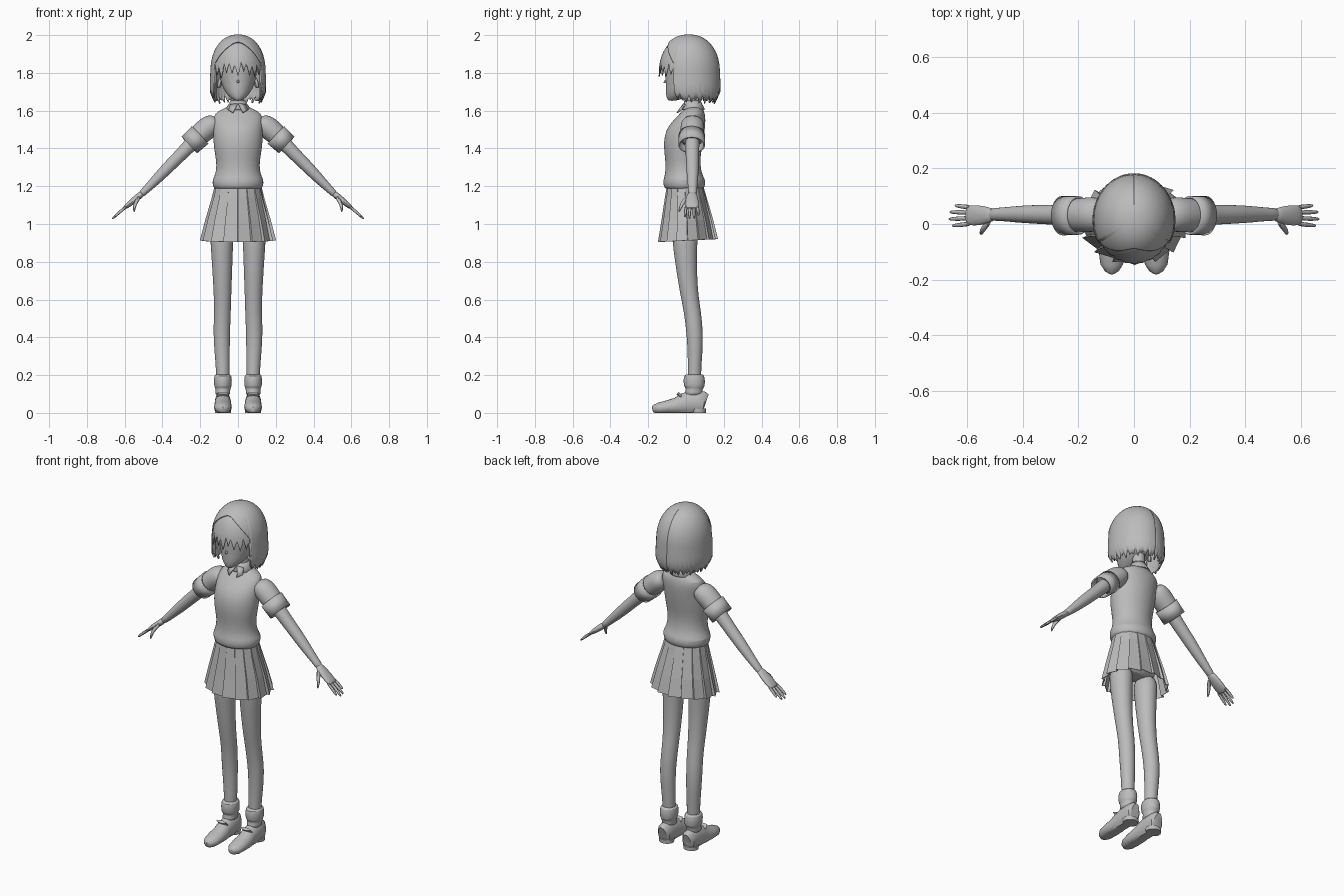
import bpy, bmesh, math
from mathutils import Vector

grey = bpy.data.materials.new("plain_grey")
grey.diffuse_color = (0.5, 0.5, 0.5, 1)


def finish(name, bm, mirror=False, subsurf=0, thick=0, smooth=40):
    """Turn a bmesh into a named object with its modifiers."""
    me = bpy.data.meshes.new(name)
    bmesh.ops.recalc_face_normals(bm, faces=bm.faces)
    bm.to_mesh(me)
    bm.free()
    me.materials.append(grey)
    ob = bpy.data.objects.new(name, me)
    bpy.context.collection.objects.link(ob)
    if thick:
        m = ob.modifiers.new("thickness", 'SOLIDIFY')
        m.thickness, m.offset = thick, 0
    if subsurf:
        ob.modifiers.new("smooth", 'SUBSURF').levels = subsurf
        ob.modifiers["smooth"].render_levels = subsurf
    if mirror:
        ob.modifiers.new("mirror", 'MIRROR').use_mirror_merge = False
    if smooth:
        bpy.ops.object.select_all(action='DESELECT')
        ob.select_set(True)
        bpy.context.view_layer.objects.active = ob
        bpy.ops.object.shade_smooth_by_angle(angle=math.radians(smooth))
    return ob


def skin(rings, closed=True, caps=True):
    """Bridge rows of points into a surface."""
    bm = bmesh.new()
    rows = [[bm.verts.new(p) for p in r] for r in rings]
    n = len(rows[0])
    for a, b in zip(rows, rows[1:]):
        for i in range(n if closed else n - 1):
            j = (i + 1) % n
            bm.faces.new((a[i], a[j], b[j], b[i]))
    if caps and closed:
        bm.faces.new(rows[0])
        bm.faces.new(rows[-1])
    return bm


def stack(name, rows, n=24, caps=True, **kw):
    """Horizontal oval sections: z, centre x, half width, front y, back y."""
    rings = []
    for z, cx, rx, f, b in rows:
        rings.append([(cx + rx * math.sin(2 * math.pi * i / n),
                       (f + b) / 2 - (b - f) / 2 * math.cos(2 * math.pi * i / n), z)
                      for i in range(n)])
    return finish(name, skin(rings, caps=caps), **kw)


def tube(name, rows, side=(0, 1, 0), n=14, floor=False, caps=True, **kw):
    """Oval sections along a path: x, y, z, radius along side, other radius."""
    pts = [Vector(r[:3]) for r in rows]
    rings = []
    for k, (p, r) in enumerate(zip(pts, rows)):
        d = (pts[min(k + 1, len(pts) - 1)] - pts[max(k - 1, 0)]).normalized()
        s = Vector(side)
        s = (s - d * s.dot(d)).normalized()
        u = d.cross(s)
        ring = [p + s * r[3] * math.cos(2 * math.pi * i / n)
                + u * r[4] * math.sin(2 * math.pi * i / n) for i in range(n)]
        if floor:
            for v in ring:
                v.z = max(v.z, 0)
        rings.append(ring)
    return finish(name, skin(rings, caps=caps), **kw)


# Legs, socks and shoes
stack("leg", [(1.0, .085, .066, -.08, .07), (.9, .086, .061, -.073, .06),
              (.75, .083, .053, -.052, .058), (.62, .082, .047, -.03, .066),
              (.54, .082, .045, -.013, .08), (.42, .087, .045, .003, .092),
              (.32, .084, .041, .008, .088), (.22, .08, .036, .01, .08),
              (.1, .08, .034, .005, .08)], n=16, mirror=True, subsurf=1)
stack("sock_cuff", [(.205, .08, .036, .005, .085), (.2, .08, .046, -.012, .098),
                    (.17, .08, .049, -.015, .102), (.138, .08, .047, -.012, .1),
                    (.13, .08, .04, 0, .09), (.112, .08, .039, -.005, .088),
                    (.09, .08, .042, -.012, .09)], n=16, mirror=True, subsurf=1)
tube("shoe", [(.08, .104, .05, .026, .05), (.08, .095, .053, .038, .06),
              (.08, .06, .054, .042, .064), (.08, .02, .052, .043, .062),
              (.08, -.02, .046, .044, .055), (.08, -.05, .036, .046, .045),
              (.08, -.1, .03, .047, .036), (.08, -.145, .024, .041, .03),
              (.08, -.17, .02, .025, .022), (.08, -.178, .018, .01, .014)],
     side=(1, 0, 0), n=20, floor=True, mirror=True)
stack("shoe_heel", [(.0, .08, .042, .03, .106), (.022, .08, .044, .026, .107)],
      mirror=True)
tube("shoe_tongue", [(.08, -.02, .08, .032, .01), (.08, -.045, .105, .03, .008)],
     side=(1, 0, 0), mirror=True)

# Pleated skirt: overlapping saw-tooth pleats
pleats = 16
rings = []
for z, rx, f, b, depth in [(1.2, .122, -.1, .09, .01), (1.14, .137, -.11, .108, .03),
                           (1.02, .172, -.128, .143, .045), (.905, .2, -.147, .168, .055)]:
    ring = []
    for i in range(pleats):
        for u, k in ((0, 1.0), (.97, 1 - depth * 1.6)):
            a = 2 * math.pi * (i + u) / pleats
            back = (1 - math.cos(a)) / 2
            ring.append((rx * k * math.sin(a),
                         (f + b) / 2 - (b - f) / 2 * k * math.cos(a),
                         z + (.015 * back if z < 1 else 0)))
    rings.append(ring)
finish("skirt", skin(rings, caps=False), thick=.004, smooth=0)

# Hips under the skirt
stack("hips", [(1.18, 0, .11, -.085, .075), (1.08, 0, .135, -.09, .09),
               (1.0, 0, .135, -.08, .085), (.96, 0, .1, -.05, .05)], subsurf=1)

# Sweater with a bloused hem
stack("sweater", [(1.19, 0, .11, -.09, .08), (1.185, 0, .123, -.108, .09),
                  (1.2, 0, .134, -.12, .102), (1.235, 0, .137, -.121, .103),
                  (1.255, 0, .122, -.112, .088), (1.31, 0, .112, -.107, .075),
                  (1.37, 0, .122, -.114, .078), (1.43, 0, .131, -.119, .09),
                  (1.5, 0, .131, -.108, .1), (1.55, 0, .133, -.066, .104),
                  (1.585, 0, .125, -.032, .1), (1.608, 0, .085, -.012, .09),
                  (1.625, 0, .045, .0, .078)], n=32, subsurf=1)

# Sleeves and turned-up cuffs
tube("sleeve", [(.105, .035, 1.545, .05, .035), (.135, .035, 1.53, .063, .058),
                (.17, .033, 1.502, .064, .062), (.215, .031, 1.462, .06, .055),
                (.25, .03, 1.43, .059, .052)], n=18, mirror=True, subsurf=1)
tube("sleeve_cuff", [(.2, .031, 1.472, .066, .06), (.258, .03, 1.418, .067, .056)],
     n=24, caps=False, thick=.008, mirror=True)

# Arms and hands
tube("arm", [(.2, .033, 1.475, .042, .042), (.26, .033, 1.41, .038, .038),
             (.32, .034, 1.35, .036, .034), (.37, .035, 1.3, .034, .033),
             (.43, .035, 1.238, .03, .028), (.49, .035, 1.178, .023, .02),
             (.52, .034, 1.15, .025, .019)], mirror=True, subsurf=1)
tube("palm", [(.5, .034, 1.168, .02, .016), (.525, .032, 1.147, .03, .018),
              (.56, .031, 1.118, .038, .017), (.595, .031, 1.09, .037, .012),
              (.605, .031, 1.082, .03, .006)], mirror=True, subsurf=1)
for label, y0, y1, tip in [("index", .001, -.006, .655), ("middle", .021, .018, .667),
                           ("ring", .041, .043, .664), ("little", .06, .066, .645)]:
    t = tip - .59
    tube(label + "_finger", [(.585, y0, 1.097, .009, .009),
                             (.59 + t * .5, (y0 + y1) / 2, 1.093 - t * .4, .009, .009),
                             (.59 + t * .9, y1, 1.093 - t * .78, .007, .007),
                             (tip, y1, 1.093 - t * .87, .003, .003)],
         n=8, mirror=True, subsurf=1)
tube("thumb", [(.52, .012, 1.145, .012, .014), (.54, -.014, 1.118, .011, .012),
               (.55, -.03, 1.088, .009, .009), (.55, -.037, 1.062, .004, .004)],
     side=(1, 0, 0), n=8, mirror=True, subsurf=1)

# Neck and collar
stack("neck", [(1.59, 0, .045, -.0, .085), (1.64, 0, .033, .005, .07),
               (1.74, 0, .036, .0, .08)], n=16, subsurf=1)
stack("collar", [(1.652, 0, .037, .0, .075), (1.635, 0, .045, -.008, .082),
                 (1.606, 0, .066, -.026, .098)], caps=False, thick=.006)
flap = [(.002, -.012, 1.637), (.04, -.005, 1.633), (.05, -.025, 1.603), (.026, -.048, 1.588)]
bm = bmesh.new()
bm.faces.new([bm.verts.new(p) for p in flap])
finish("collar_flap", bm, mirror=True, thick=.006)

# Head, nose and ears
stack("head", [(1.652, 0, .012, -.09, -.06), (1.66, 0, .03, -.1, -.025),
               (1.685, 0, .058, -.107, .03), (1.715, 0, .078, -.108, .085),
               (1.76, 0, .094, -.108, .12), (1.82, 0, .104, -.112, .138),
               (1.88, 0, .1, -.105, .138), (1.935, 0, .078, -.075, .11),
               (1.96, 0, .04, -.03, .07)], subsurf=1)
tube("nose", [(0, -.103, 1.758, .01, .014), (0, -.113, 1.75, .006, .007),
              (0, -.118, 1.747, .002, .002)], side=(1, 0, 0), n=8, subsurf=1)
tube("ear", [(.085, .005, 1.745, .014, .025), (.1, .012, 1.748, .02, .034),
             (.106, .015, 1.75, .012, .024)], n=12, mirror=True, subsurf=1)


def hair(name, lo, hi, cols, end, scale):
    """Dome of strands hanging from the crown; end(angle, column) is the tip height."""
    rings = []
    for j in range(17):
        s = .04 + .96 * j / 16
        row = []
        for i in range(cols + 1):
            a = math.radians(lo + (hi - lo) * i / cols)
            ze = end(math.degrees(a), i)
            z = 2 - (2 - ze) * (1 - math.cos(s * math.pi / 2))
            if z > 1.8:
                r = (1 - ((z - 1.8) / .2) ** 2.2) ** (1 / 2.2)
            else:
                r = 1.0 + .02 * math.sin((1.8 - z) / .15 * math.pi) - 2.5 * max(0, 1.7 - z)
            r *= scale
            row.append((.143 * r * math.sin(a), .015 - .161 * r * math.cos(a), z - (1 - scale) * .2))
        rings.append(row)
    bm = skin(rings, closed=False)
    bmesh.ops.remove_doubles(bm, verts=bm.verts, dist=.0002)
    if hi - lo == 360:
        bmesh.ops.holes_fill(bm, edges=[e for e in bm.edges if e.is_boundary and
                                        all(v.co.z > 1.995 for v in e.verts)], sides=0)
    finish(name, bm, thick=.007, smooth=50)


def bob_end(a, i):
    a = abs(a)
    if a < 62:  # arched edge of the hair band
        return 1.962 - .12 * (a / 62) ** 2
    return 1.648 + .022 * abs(i % 6 - 3) / 3 + .012 * math.sin(i * 1.7) + (.02 if a < 75 else 0)


def fringe_end(a, i):
    return 1.80 + .055 * abs(i % 6 - 3) / 3 + .014 * math.sin(i // 6 * 2.3) - .05 * (abs(a) / 70) ** 4


hair("bob_hair", -180, 180, 144, bob_end, 1.0)
hair("fringe", -72, 72, 66, fringe_end, .965)
# Side locks in front of the ears
tube("side_lock", [(.118, -.05, 1.85, .018, .012), (.125, -.055, 1.78, .018, .011),
                   (.122, -.052, 1.72, .012, .008), (.115, -.05, 1.665, .002, .002)],
     n=8, mirror=True, subsurf=1)
